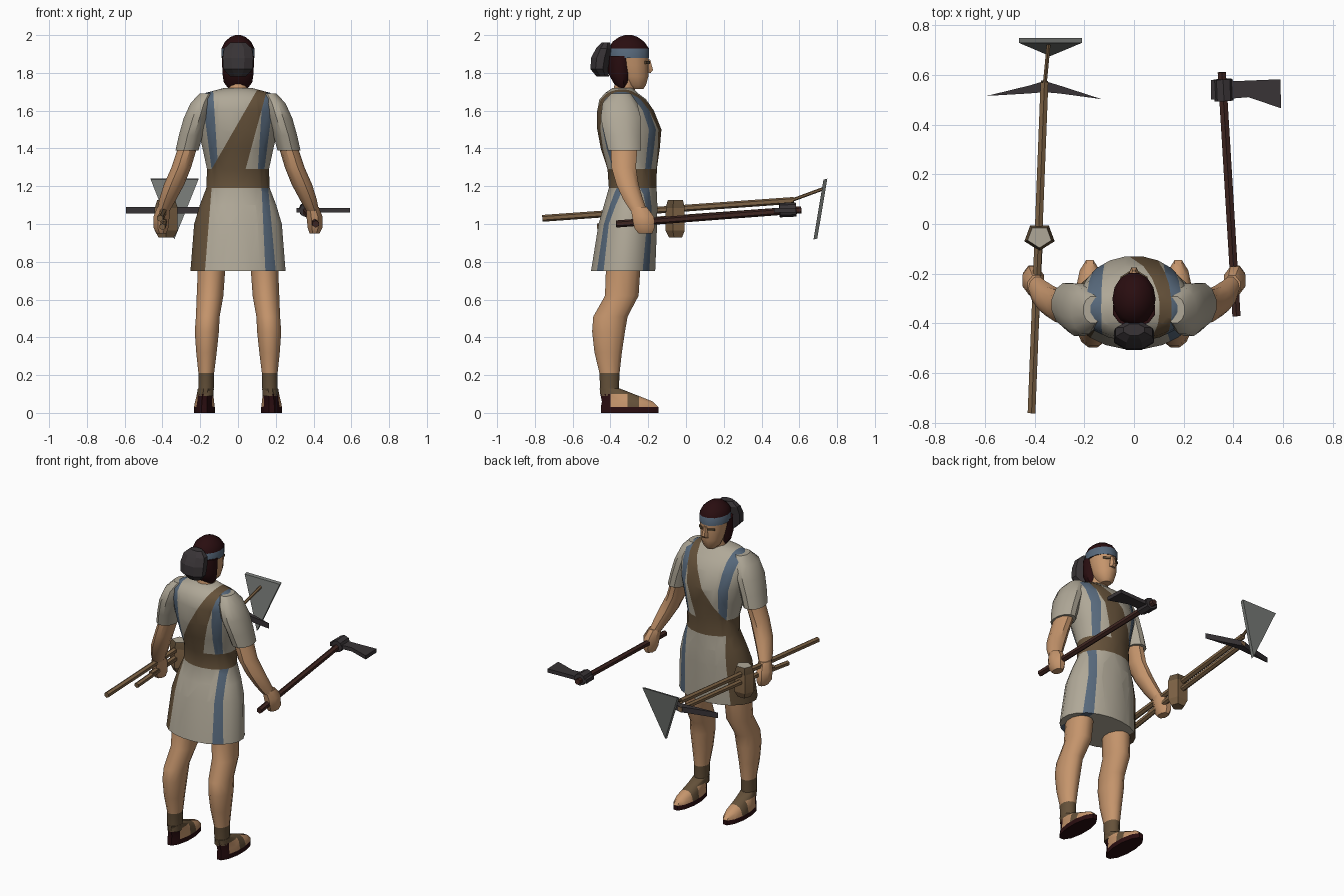
import bpy, bmesh, math
from mathutils import Vector

cube = bpy.data.objects.get("Cube")
if cube:
    bpy.data.objects.remove(cube, do_unlink=True)


def material(name, *rgb):
    mat = bpy.data.materials.new(name)
    mat.use_nodes = True
    mat.diffuse_color = (*rgb, 1)
    node = next(n for n in mat.node_tree.nodes if n.type == 'BSDF_PRINCIPLED')
    node.inputs["Base Color"].default_value = (*rgb, 1)
    node.inputs["Roughness"].default_value = 0.9
    return mat


skin = material("skin", .56, .30, .15)
linen = material("linen", .43, .39, .31)
blue = material("blue cloth", .095, .14, .20)
leather = material("leather", .13, .083, .042)
hair = material("dark hair", .022, .004, .005)
iron = material("dark iron", .04, .034, .037)
steel = material("grey steel", .18, .19, .18)
wood = material("wood", .21, .125, .06)
dark_wood = material("dark wood", .05, .019, .015)


def finish(name, bm, mats, rule=None, angle=40):
    """Turn a bmesh into an object; rule(centre, normal) returns a material."""
    bmesh.ops.recalc_face_normals(bm, faces=bm.faces[:])
    if rule:
        for f in bm.faces:
            f.material_index = mats.index(rule(f.calc_center_median(), f.normal))
    mesh = bpy.data.meshes.new(name)
    bm.to_mesh(mesh)
    bm.free()
    obj = bpy.data.objects.new(name, mesh)
    bpy.context.collection.objects.link(obj)
    for m in mats:
        mesh.materials.append(m)
    bpy.ops.object.select_all(action='DESELECT')
    obj.select_set(True)
    bpy.context.view_layer.objects.active = obj
    bpy.ops.object.shade_smooth_by_angle(angle=math.radians(angle))
    return obj


def loft(name, rings, mats, rule=None, side=1, sides=12, cuts=(), angle=40):
    """Skin over elliptical rings given as (z, centre x, centre y, radius x, radius y)."""
    bm = bmesh.new()
    loops = []
    for z, cx, cy, rx, ry in rings:
        turns = [math.tau * (i + .5) / sides for i in range(sides)]
        loops.append([bm.verts.new((side * (cx + rx * math.sin(t)), cy + ry * math.cos(t), z))
                      for t in turns])
    for a, b in zip(loops, loops[1:]):
        for i in range(sides):
            j = (i + 1) % sides
            bm.faces.new((a[i], a[j], b[j], b[i]))
    bm.faces.new(loops[0])
    bm.faces.new(loops[-1])
    for co, no in cuts:
        geom = bm.verts[:] + bm.edges[:] + bm.faces[:]
        bmesh.ops.bisect_plane(bm, geom=geom, plane_co=co, plane_no=no)
    return finish(name, bm, mats, rule, angle)


def rod(name, start, end, radius, mat, sides=6):
    a, b = Vector(start), Vector(end)
    bm = bmesh.new()
    bmesh.ops.create_cone(bm, cap_ends=True, segments=sides, radius1=radius,
                          radius2=radius, depth=(b - a).length)
    bm.transform((b - a).to_track_quat('Z', 'Y').to_matrix().to_4x4())
    bmesh.ops.translate(bm, verts=bm.verts[:], vec=(a + b) / 2)
    return finish(name, bm, [mat])


def plate(name, points, offset, mat):
    """Polygon thickened along an offset."""
    bm = bmesh.new()
    face = bm.faces.new([bm.verts.new(p) for p in points])
    grown = bmesh.ops.extrude_face_region(bm, geom=[face], use_keep_orig=True)["geom"]
    verts = [v for v in grown if isinstance(v, bmesh.types.BMVert)]
    bmesh.ops.translate(bm, verts=verts, vec=offset)
    return finish(name, bm, [mat], angle=20)


# Tunic: seams are lines in x and z, cut right through the cloth
BELT_TOP, BELT_LOW = 1.29, 1.19
skirt_in, skirt_out = ((.125, 1.19), (.145, .75)), ((.16, 1.19), (.2, .75))
chest_in, chest_out = ((.105, 1.29), (.125, 1.6)), ((.14, 1.29), (.18, 1.6))
sash_low, sash_high = ((-.14, 1.29), (.09, 1.69)), ((.04, 1.29), (.14, 1.66))
panel = ((-.14, 1.19), (-.175, .75))


def x_at(line, z):
    (x0, z0), (x1, z1) = line
    return x0 + (x1 - x0) * (z - z0) / (z1 - z0)


def seam(line, side=1):
    (x0, z0), (x1, z1) = line
    return (side * x0, 0, z0), (z1 - z0, 0, -side * (x1 - x0))


def tunic_rule(c, n):
    if c.z > BELT_TOP:
        if x_at(sash_low, c.z) < c.x < x_at(sash_high, c.z):
            return leather
        striped = x_at(chest_in, c.z) < abs(c.x) < x_at(chest_out, c.z)
        return blue if striped else linen
    if c.z > BELT_LOW or c.x < x_at(panel, c.z):
        return leather
    return blue if x_at(skirt_in, c.z) < c.x < x_at(skirt_out, c.z) else linen


seams = [seam(l, s) for l in (skirt_in, skirt_out, chest_in, chest_out) for s in (1, -1)]
seams += [seam(l) for l in (sash_low, sash_high, panel)]
loft("tunic", [
    (.75, 0, -.333, .255, .172), (1.0, 0, -.308, .235, .157), (1.1, 0, -.293, .205, .143),
    (BELT_LOW, 0, -.282, .17, .128), (BELT_TOP, 0, -.285, .166, .132),
    (1.4, 0, -.295, .19, .158), (1.5, 0, -.30, .215, .172), (1.6, 0, -.32, .23, .152),
    (1.66, 0, -.335, .22, .125), (1.695, 0, -.342, .17, .085), (1.72, 0, -.335, .075, .055),
], [linen, blue, leather], tunic_rule, sides=20, cuts=seams)


# Limbs, built once for each side
def leg_rule(c, n):
    return leather if .09 < c.z < .21 else skin


def foot_rule(c, n):
    if c.z < .03 or (c.y < -.4 and c.z < .1):
        return hair
    return leather if -.31 < c.y < -.25 or c.z > .1 else skin


foot_cuts = [((0, y, 0), (0, 1, 0)) for y in (-.4, -.31, -.25)]
for side, label in ((1, "left"), (-1, "right")):
    loft(label + "_sleeve", [
        (1.39, .27, -.325, .063, .09), (1.47, .25, -.335, .065, .1),
        (1.56, .222, -.345, .068, .11), (1.64, .195, -.35, .058, .095),
        (1.69, .165, -.345, .04, .055)], [linen], side=side)
    loft(label + "_arm", [
        (1.07, .395, -.25, .034, .045), (1.13, .372, -.28, .045, .055),
        (1.21, .338, -.31, .054, .062), (1.3, .3, -.33, .052, .068),
        (1.42, .262, -.327, .05, .075)], [skin], side=side, sides=10)
    loft(label + "_hand", [
        (.95, .405, -.215, .028, .04), (.98, .408, -.22, .042, .058),
        (1.04, .405, -.228, .046, .062), (1.09, .394, -.25, .036, .046)],
        [skin], side=side, sides=8)
    loft(label + "_leg", [
        (.09, .17, -.405, .042, .05), (.21, .168, -.405, .043, .055),
        (.32, .167, -.412, .056, .075), (.43, .165, -.41, .066, .09),
        (.51, .16, -.4, .065, .094), (.62, .148, -.34, .073, .092),
        (.82, .137, -.33, .076, .095)], [skin, leather], leg_rule, side)
    loft(label + "_sandal", [
        (0, .178, -.298, .057, .158), (.03, .178, -.298, .057, .158),
        (.06, .177, -.31, .052, .14), (.1, .174, -.365, .045, .092),
        (.13, .17, -.405, .044, .054)], [skin, leather, hair], foot_rule, side,
        cuts=foot_cuts)

# Head
loft("neck", [(1.67, 0, -.335, .07, .06), (1.72, 0, -.325, .056, .058),
              (1.8, 0, -.315, .055, .06)], [skin])
loft("face", [
    (1.715, 0, -.26, .03, .035), (1.735, 0, -.265, .05, .055), (1.78, 0, -.275, .067, .078),
    (1.84, 0, -.285, .077, .088), (1.9, 0, -.295, .082, .1)], [skin])
loft("nose", [(1.8, 0, -.2, .02, .015), (1.815, 0, -.197, .021, .026),
              (1.87, 0, -.2, .01, .012)], [skin], sides=6)
loft("hair_back", [
    (1.72, 0, -.335, .055, .03), (1.75, 0, -.342, .078, .045), (1.8, 0, -.35, .086, .065),
    (1.89, 0, -.345, .087, .07)], [hair])
loft("hair_and_headband", [
    (1.88, 0, -.302, .087, .108), (1.93, 0, -.302, .087, .108), (1.965, 0, -.305, .07, .086),
    (1.99, 0, -.305, .04, .05), (2.0, 0, -.305, .015, .02)],
    [hair, blue], lambda c, n: blue if 1.88 < c.z < 1.93 else hair, sides=14)
loft("hair_bun", [
    (1.78, 0, -.44, .045, .035), (1.82, 0, -.46, .084, .05), (1.88, 0, -.452, .088, .054),
    (1.93, 0, -.435, .08, .045), (1.96, 0, -.425, .045, .025)], [iron], sides=8, angle=20)
for side, label in ((1, "left"), (-1, "right")):
    plate(label + "_eye", [(side * x, y, z) for x, y, z in (
        (.018, -.197, 1.848), (.055, -.22, 1.848), (.055, -.22, 1.862), (.018, -.197, 1.862))],
        (0, .007, 0), leather)

# Axe in the left hand
rod("axe_handle", (.412, -.37, 1.0), (.353, .61, 1.075), .019, dark_wood)
rod("axe_eye", (.362, .495, 1.073), (.358, .582, 1.077), .038, iron, 8)
plate("axe_blade", [(x, y, 1.062) for x, y in (
    (.31, .5), (.31, .58), (.42, .575), (.588, .582), (.592, .465), (.46, .51), (.4, .505))],
    (0, 0, .024), iron)

# Hoe, pick and mallet in the right hand
rod("hoe_shaft", (-.412, -.76, 1.03), (-.36, .57, 1.125), .018, wood)
rod("hoe_neck", (-.36, .55, 1.122), (-.342, .735, 1.19), .009, wood)
plate("hoe_blade", [(-.462, .728, 1.235), (-.21, .728, 1.235), (-.337, .675, .918)],
      (0, .02, .005), steel)
rod("pick_shaft", (-.395, -.33, 1.01), (-.36, .575, 1.075), .017, wood)
outer_edge = [(-.232, -.06), (-.06, -.018), (0, 0), (.06, -.018), (.23, -.073)]
inner_edge = [(.06, -.05), (0, -.045), (-.06, -.05)]
plate("pick_head", [(x - .36, y + .575, 1.055) for x, y in outer_edge + inner_edge],
      (0, 0, .035), iron)
rod("mallet_handle", (-.38, -.04, 1.03), (-.4, -.47, .985), .017, wood)
loft("mallet_head", [
    (.928, -.38, -.052, .042, .038), (.965, -.38, -.052, .064, .056),
    (1.085, -.38, -.052, .064, .056), (1.127, -.38, -.052, .05, .044)],
    [wood, leather, linen],
    lambda c, n: linen if n.z > .9 else leather if c.z > 1.085 else wood,
    sides=5, angle=20)
